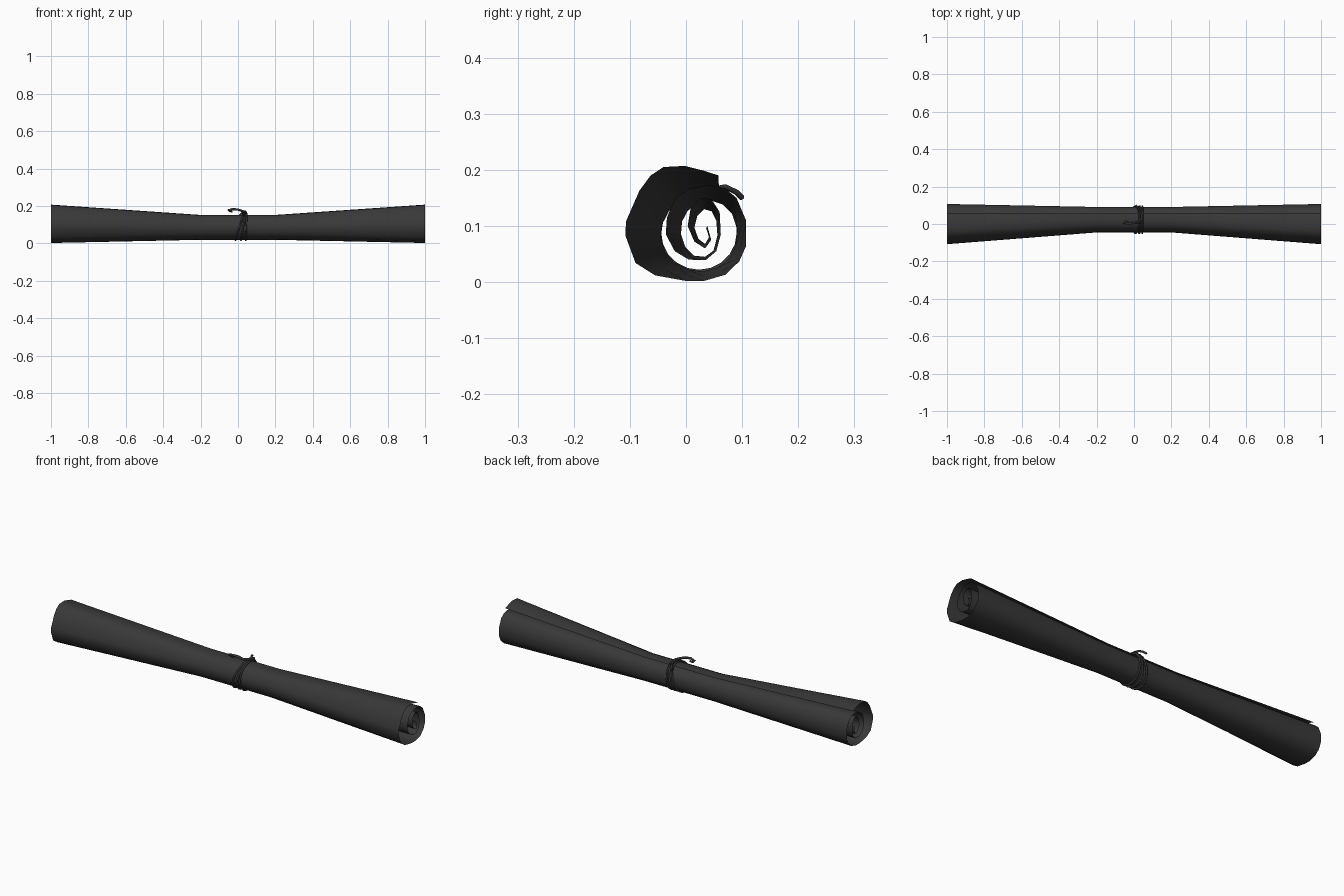
import bpy, math

dark = bpy.data.materials.new("dark_grey")
dark.diffuse_color = (0.04, 0.04, 0.04, 1)

# Spiral cross-sections (y, z), from the free outer edge inwards
END = [(.058, .19), (.03, .199), (-.002, .207), (-.04, .205), (-.063, .19), (-.083, .163),
       (-.107, .108), (-.108, .083), (-.09, .034), (-.055, .012), (0, .002), (.032, .002),
       (.07, .013), (.095, .037), (.107, .064), (.107, .11), (.09, .15), (.068, .168),
       (.04, .173), (.005, .166), (-.02, .148), (-.034, .115), (-.036, .085), (-.02, .055),
       (.005, .04), (.035, .039), (.054, .055), (.062, .085), (.06, .125), (.045, .148),
       (.025, .15), (.008, .13), (.003, .1), (.015, .072), (.034, .06), (.045, .075), (.038, .1)]
MID = [(.059, .15), (.045, .152), (.025, .152), (.003, .15), (-.015, .142), (-.03, .127),
       (-.043, .102), (-.045, .08), (-.037, .053), (-.02, .034), (.006, .022), (.03, .019),
       (.056, .026), (.077, .042), (.088, .064), (.091, .095), (.082, .122), (.066, .138),
       (.045, .145), (.022, .14), (.003, .127), (-.007, .108), (-.009, .085), (-.001, .062),
       (.014, .047), (.034, .045), (.049, .056), (.056, .083), (.054, .11), (.046, .126),
       (.032, .13), (.02, .118), (.015, .097), (.022, .077), (.034, .068), (.041, .08), (.036, .096)]

# Rolled sheet: pinched in the middle, flared at both ends
xs = [-1, -.6, -.2, .2, .6, 1]
n = len(END)
verts, faces = [], []
for x in xs:
    t = max(0, (abs(x) - .2) / .8)
    for (ye, ze), (ym, zm) in zip(END, MID):
        verts.append((x, ym + (ye - ym) * t, zm + (ze - zm) * t))
for i in range(len(xs) - 1):
    for j in range(n - 1):
        a = i * n + j
        faces.append((a, a + 1, a + n + 1, a + n))
mesh = bpy.data.meshes.new("rolled_sheet")
mesh.from_pydata(verts, [], faces)
mesh.materials.append(dark)
mesh.shade_smooth()
sheet = bpy.data.objects.new("rolled_sheet", mesh)
bpy.context.collection.objects.link(sheet)


def cord(name, pts, radius=.005):
    cu = bpy.data.curves.new(name, 'CURVE')
    cu.dimensions = '3D'
    cu.bevel_depth = radius
    cu.bevel_resolution = 1
    cu.use_fill_caps = True
    sp = cu.splines.new('POLY')
    sp.points.add(len(pts) - 1)
    for p, co in zip(sp.points, pts):
        p.co = (*co, 1)
    cu.materials.append(dark)
    ob = bpy.data.objects.new(name, cu)
    bpy.context.collection.objects.link(ob)
    return ob


# Cord wound around the middle, loops gathered together near the top
def wrap(bottom_x, top_x):
    pts = []
    for k in range(21):
        a = 2 * math.pi * k / 20
        c, s = math.cos(a), math.sin(a)
        bump = 1 + .12 * max(0, math.cos(a - math.radians(55))) ** 6
        x = bottom_x + (top_x - bottom_x) * (s + 1) / 2
        pts.append((x, .023 + .072 * c * bump, .087 + .07 * s * bump))
    return pts


for i, (b, t) in enumerate([(-.014, .03), (.016, .04), (.042, .046)]):
    cord(f"cord_wrap_{i + 1}", wrap(b, t))

# Loose ends of the knot
cord("cord_tail_long", [(.045, .07, .16), (.04, .03, .17), (.025, .01, .172), (0, .005, .181),
                        (-.03, .002, .183), (-.052, .004, .178), (-.045, .012, .172), (-.03, .008, .172)], .006)
cord("cord_tail_short", [(.045, .04, .164), (.03, .07, .17), (.02, .09, .16), (.01, .1, .15)])
